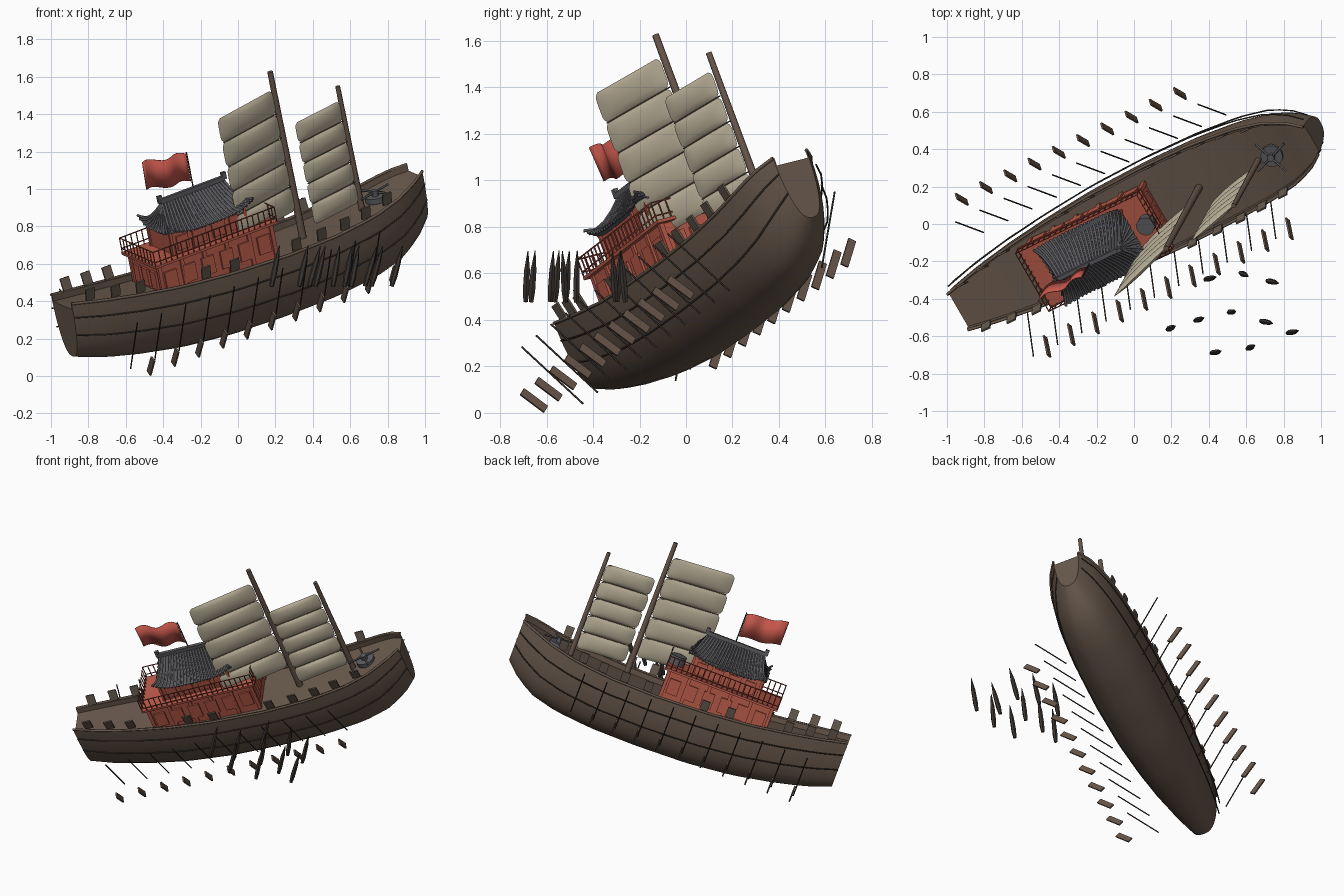
import bpy, bmesh, math, random
from mathutils import Matrix, Vector

if "Cube" in bpy.data.objects:
    bpy.data.objects.remove(bpy.data.objects["Cube"])

random.seed(4)
# Ship frame: x forward, y to port, z up the masts; heeled and pitched in the world
F = Vector((0.853, 0.414, 0.320)).normalized()
U = Vector((-0.18, -0.337, 0.924))
U = (U - F * U.dot(F)).normalized()
P = U.cross(F)
M = Matrix((F, P, U)).transposed().to_4x4()
M.translation = P * 0.151


def material(name, rgb):
    m = bpy.data.materials.new(name)
    m.diffuse_color = (*rgb, 1)
    m.use_nodes = True
    m.node_tree.nodes["Principled BSDF"].inputs["Base Color"].default_value = m.diffuse_color
    return m


WOOD = material("hull brown", (0.14, 0.099, 0.072))
DARK = material("dark timber", (0.045, 0.036, 0.03))
PLATE = material("shield brown", (0.125, 0.097, 0.072))
MAST = material("mast brown", (0.14, 0.095, 0.07))
RED = material("house red", (0.47, 0.10, 0.065))
DEEP = material("railing red", (0.28, 0.055, 0.038))
FLAG = material("flag red", (0.54, 0.092, 0.07))
TILE = material("tile grey", (0.105, 0.105, 0.115))
SAIL = material("sail beige", (0.52, 0.46, 0.335))


def add(name, data, mat, smooth=None):
    ob = bpy.data.objects.new(name, data)
    bpy.context.collection.objects.link(ob)
    data.materials.append(mat)
    ob.matrix_world = M
    if smooth:
        bpy.ops.object.select_all(action='DESELECT')
        ob.select_set(True)
        bpy.context.view_layer.objects.active = ob
        bpy.ops.object.shade_smooth_by_angle(angle=math.radians(smooth))
    return ob


def finish(name, bm, mat, smooth=None):
    bmesh.ops.remove_doubles(bm, verts=bm.verts, dist=1e-5)
    bmesh.ops.recalc_face_normals(bm, faces=bm.faces)
    me = bpy.data.meshes.new(name)
    bm.to_mesh(me)
    bm.free()
    return add(name, me, mat, smooth)


def boxes(name, items, mat):
    """items: (centre, size, optional rotation matrix)"""
    bm = bmesh.new()
    for c, s, *r in items:
        mat4 = Matrix.Translation(c) @ (r[0].to_4x4() if r else Matrix()) @ Matrix.Diagonal((*s, 1))
        bmesh.ops.create_cube(bm, size=1, matrix=mat4)
    return finish(name, bm, mat)


def tubes(name, paths, r, mat, res=1):
    cu = bpy.data.curves.new(name, 'CURVE')
    cu.dimensions = '3D'
    cu.bevel_depth, cu.bevel_resolution, cu.use_fill_caps = r, res, True
    for path in paths:
        sp = cu.splines.new('POLY')
        sp.points.add(len(path) - 1)
        for p, q in zip(sp.points, path):
            p.co = (*q, 1)
    return add(name, cu, mat)


def loft(bm, rings, caps=True):
    vs = [[bm.verts.new(p) for p in ring] for ring in rings]
    n = len(vs[0])
    for a, b in zip(vs, vs[1:]):
        for i in range(n):
            bm.faces.new((a[i], a[(i + 1) % n], b[(i + 1) % n], b[i]))
    if caps:
        bm.faces.new(vs[0])
        bm.faces.new(vs[-1])


def cylinder(bm, c, r1, r2, depth, seg=16):
    bmesh.ops.create_cone(bm, cap_ends=True, segments=seg, radius1=r1, radius2=r2, depth=depth,
                          matrix=Matrix.Translation(c))


# Hull stations: x, half beam, rail height, keel height
ST = [(-0.87, .112, .71, .38), (-0.7, .15, .68, .32), (-0.5, .182, .65, .272), (-0.25, .21, .618, .225),
      (0.05, .235, .597, .195), (0.4, .245, .585, .185), (0.7, .24, .59, .188), (0.95, .222, .612, .21),
      (1.12, .193, .645, .25), (1.25, .15, .682, .32), (1.345, .085, .705, .41)]


def hull(x):
    x = min(max(x, ST[0][0]), ST[-1][0])
    for a, b in zip(ST, ST[1:]):
        if x <= b[0]:
            t = (x - a[0]) / (b[0] - a[0])
            return [a[i] + t * (b[i] - a[i]) for i in (1, 2, 3)]


def skin(x, v, out=0.0):
    """Port hull surface point, v = 0 rail to 1 keel"""
    w, top, keel = hull(x)
    th = v * math.pi / 2
    return Vector((x, w * max(math.cos(th), 0) ** 0.75 + out, top - (top - keel) * math.sin(th)))


XS = [-0.87 + 2.215 * i / 30 for i in range(31)]
bm = bmesh.new()
rings = []
for x in XS:
    port = [skin(x, i / 9) for i in range(10)]
    star = [Vector((p.x, -p.y, p.z)) for p in reversed(port[:-1])]
    w, top, _ = hull(x)
    inner = [Vector((x, s * w * .92, top - d)) for s, d in ((-1, 0), (-1, .035), (1, .035), (1, 0))]
    rings.append(port + star + inner)
loft(bm, rings)
finish("hull", bm, WOOD, 40)

# Wales and rails, standing slightly off on the port side
for side, off in ((1, .022), (-1, .001)):
    tubes("wales", [[Vector((p.x, side * p.y, p.z)) for p in (skin(x, v, off) for x in XS)]
                    for v in (.16, .38)], .004, DARK)
    tubes("rail", [[Vector((p.x, side * p.y, p.z)) for p in (skin(x, 0) for x in XS)]], .008, WOOD)

# Shield plates along the bulwarks
items = []
for x in (-.76, -.62, -.48, -.1, .07, .45, .61, .76, .9, 1.05):
    w, top, _ = hull(x)
    for s in (1, -1):
        items.append(((x, s * (w - .005), top + .042), (.054, .01, .07), Matrix.Rotation(-s * .25, 3, 'X')))
boxes("shield_plates", items, PLATE)

# Oars: shafts slanting in and down beside the hull, blades lying parallel further out
shafts, blades = [], []
for s, n in ((-1, 11), (1, 10)):
    d = Vector((0, -s * .62, -.78))
    rot = Matrix((d, Vector((0, s * .78, -.62)), Vector((1, 0, 0)))).transposed()
    for i in range(11):
        x = -.66 + .152 * i
        shafts.append([(x, s * .425, .60), (x, s * .235, .29)])
    for i in range(n):
        blades.append(((-.65 + .152 * i, s * .465, .355), (.13, .036, .01), rot))
tubes("oar_shafts", shafts, .004, DARK)
boxes("oar_blades", blades, MAST)

# Deck house: lower storey, balcony, upper storey
boxes("house_walls", [((.01, 0, .65), (.70, .31, .22)), ((.01, 0, .83), (.46, .24, .17))], RED)
boxes("balcony_floor", [((.01, 0, .762), (.77, .37, .014))], RED)
items = []
for s in (1, -1):
    for i in range(6):
        items.append(((-.28 + .116 * i, s * .157, .66), (.075, .02, .10)))
    for i in range(4):
        items.append(((-.155 + .11 * i, s * .122, .825), (.07, .016, .08)))
    for k in (-.09, 0, .09):
        items.append(((.01 + s * .353, k, .66), (.02, .06, .10)))
boxes("window_panels", items, RED)
items = [((.01 + a * .35, b * .155, .66), (.022, .022, .20)) for a in (-1, -.6, -.2, .2, .6, 1) for b in (1, -1)]
items += [((.01 + a * .23, b * .122, .83), (.016, .016, .16)) for a in (-1, -.4, .4, 1) for b in (1, -1)]
boxes("house_posts", items, RED)

# Balcony railing
corner = [Vector((.01 + a * .38, b * .182, 0)) for a, b in ((-1, -1), (1, -1), (1, 1), (-1, 1), (-1, -1))]
bars = [[c + Vector((0, 0, z)) for c in corner] for z in (.79, .85)]
for a, b, n in zip(corner, corner[1:], (22, 10, 22, 10)):
    for i in range(n):
        p = a.lerp(b, i / n)
        bars.append([p + Vector((0, 0, .765)), p + Vector((0, 0, .852))])
tubes("balcony_railing", bars, .0035, DEEP)


# Hipped tile roof with upswept corners
def roof(t, a, b):
    """t = 0 ridge to 1 eave, a and b in -1..1 along and across"""
    lift = .05 * (abs(a) * abs(b)) ** 4 * t ** 3
    return Vector((.02 + a * (.19 + .07 * t), b * .175 * t, .885 + .145 * max(1 - t, 0) ** 1.4 + lift))


N = 10
side = [-1 + 2 * i / N for i in range(N)]
loop = [(a, -1) for a in side] + [(1, b) for b in side] + [(-a, 1) for a in side] + [(-1, -b) for b in side]
bm = bmesh.new()
loft(bm, [[roof(t, a, b) for a, b in loop] for t in (.02, .2, .4, .6, .8, 1)])
finish("roof", bm, TILE, 40)
ribs = []
ts = (.03, .25, .5, .75, 1.02)
for s in (1, -1):
    ribs += [[roof(t, -1 + i / 11, s) for t in ts] for i in range(23)]
    ribs += [[roof(t, s, -.9 + .2 * i) for t in ts] for i in range(10)]
tubes("roof_ribs", ribs, .007, TILE)
boxes("roof_ridge", [((.02, 0, 1.035), (.40, .022, .03)), ((-.18, 0, 1.05), (.025, .02, .04)),
                     ((.22, 0, 1.05), (.025, .02, .04))], TILE)

# Masts and battened sails
bm = bmesh.new()
for x, z0, z1, r in ((.612, .54, 1.515, .021), (.99, .56, 1.30, .018)):
    cylinder(bm, (x, 0, (z0 + z1) / 2), r, r * .72, z1 - z0, 10)
finish("masts", bm, MAST, 40)


def sail(name, x0, z0, z1, width, ang, n=5, g=10):
    bm = bmesh.new()
    h = (z1 - z0) / n
    d = Vector((-math.cos(ang), -math.sin(ang), 0))
    nrm = Vector((-d.y, d.x, 0))
    base = Vector((x0, -.012, z0))

    def pt(k, i, j, s):
        a, b = i / g, j / g
        puff = (math.sin(math.pi * a) * math.sin(math.pi * b)) ** .5 if 0 < i < g and 0 < j < g else 0
        round_x = .02 * (abs(2 * b - 1) ** 6) * (2 * a - 1)
        return base + d * (a * width - round_x) + nrm * s * .02 * puff + Vector((0, 0, h * (k + .01 + .98 * b)))

    for k in range(n):
        for s in (1, -1):
            for i in range(g):
                for j in range(g):
                    bm.faces.new([bm.verts.new(pt(k, i + u, j + v, s)) for u, v in ((0, 0), (1, 0), (1, 1), (0, 1))])
    finish(name, bm, SAIL, 60)
    tubes(name + "_battens", [[base + Vector((0, 0, h * k)), base + d * width * .97 + Vector((0, 0, h * k))]
                              for k in range(1, n)], .003, MAST)


sail("main_sail", .595, .72, 1.42, .435, math.radians(17))
sail("fore_sail", .975, .635, 1.225, .335, math.radians(14))

# Flag and its pole
tubes("flag_pole", [[(.03, 0, 1.0), (.03, 0, 1.25)]], .004, DARK)
bm = bmesh.new()
top, low = [], []
for i in range(17):
    t = i / 16
    y = .014 * math.sin(t * 10)
    zc = 1.165 + .04 * t + .008 * math.sin(t * 9)
    top.append(bm.verts.new((.025 - .27 * t, y, zc + .08)))
    low.append(bm.verts.new((.025 - .27 * t, y * .8 + .01 * t, zc - .08)))
for i in range(16):
    bm.faces.new((top[i], top[i + 1], low[i + 1], low[i]))
ob = finish("flag", bm, FLAG, 60)
ob.modifiers.new("thickness", 'SOLIDIFY').thickness = .004

# Capstan on the foredeck and drum on the balcony
bm = bmesh.new()
cylinder(bm, (1.085, 0, .62), .06, .06, .03)
cylinder(bm, (1.085, 0, .64), .02, .02, .05)
cylinder(bm, (.335, 0, .80), .05, .05, .06)
finish("capstan_and_drum", bm, TILE, 40)
tubes("capstan_bars", [[(1.085 - .11 * c, -.11 * s, .655), (1.085 + .11 * c, .11 * s, .655)]
                       for c, s in ((.94, .34), (-.34, .94))], .006, TILE)

# Loose pointed stakes beside the starboard bow, nearly upright in the world
spots = [(.2, -.555), (.35, -.51), (.525, -.47), (.71, -.525), (.85, -.577), (.44, -.685), (.626, -.658),
         (.59, -.27), (.743, -.31), (.41, -.29)]
bm = bmesh.new()
for x, y in spots:
    rot = Matrix.Rotation(random.uniform(.16, .3), 4, 'Y') @ Matrix.Rotation(random.uniform(-.1, .1), 4, 'X')
    T = M.inverted() @ Matrix.Translation((x, y, .585)) @ rot
    loft(bm, [[T @ Vector((r * math.cos(k * math.pi / 3), r * math.sin(k * math.pi / 3), z)) for k in range(6)]
              for r, z in ((.011, -.11), (.016, -.06), (.014, .03), (.002, .115))])
finish("stakes", bm, DARK)
